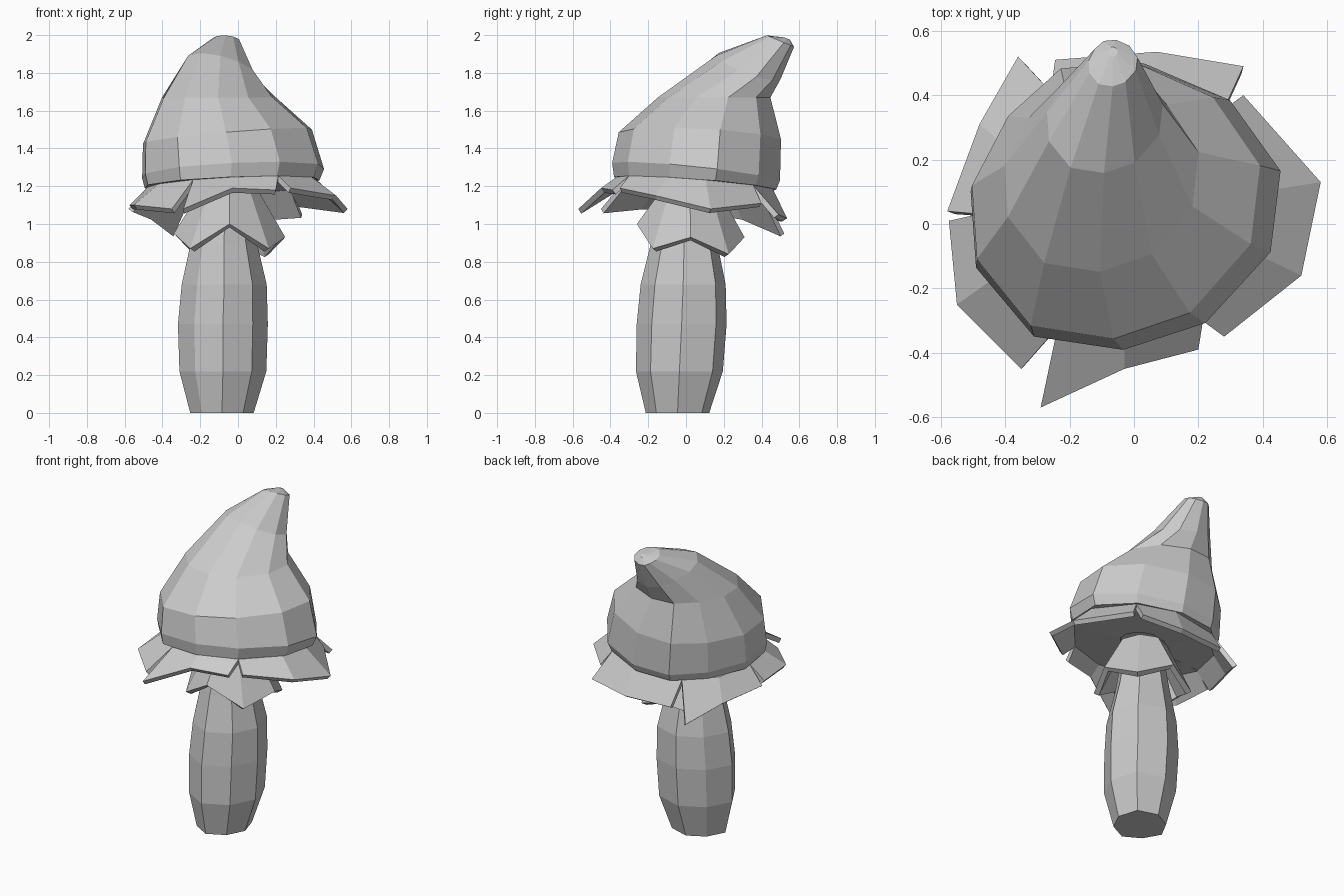
import bpy
from math import cos, sin, radians
from mathutils import Vector

default = bpy.data.objects.get("Cube")
if default:
    bpy.data.objects.remove(default)

grey = bpy.data.materials.new("plain_grey")
grey.use_nodes = True
grey.diffuse_color = (0.6, 0.6, 0.6, 1)
grey.node_tree.nodes["Principled BSDF"].inputs["Base Color"].default_value = grey.diffuse_color


def make_object(name, verts, faces, thickness=0):
    """Create a flat-shaded object, optionally thickened on its inner side."""
    mesh = bpy.data.meshes.new(name)
    mesh.from_pydata(verts, [], faces)
    mesh.materials.append(grey)
    obj = bpy.data.objects.new(name, mesh)
    bpy.context.collection.objects.link(obj)
    if thickness:
        solid = obj.modifiers.new("thickness", "SOLIDIFY")
        solid.thickness = thickness
        solid.offset = -1
    return obj


def ring(outline, cx, cy, cz, rx, ry, slope_x=0, slope_y=0):
    """Tilted elliptical ring; the outline lists an angle and radius factor per corner."""
    points = []
    for angle, factor in outline:
        dx = rx * factor * cos(radians(angle))
        dy = ry * factor * sin(radians(angle))
        points.append((cx + dx, cy + dy, cz + slope_x * dx + slope_y * dy))
    return points


def loft(name, rings, closed=True, thickness=0):
    """Skin rings listed from bottom to top, with end faces if closed."""
    n = len(rings[0])
    verts = [p for r in rings for p in r]
    faces = []
    for k in range(len(rings) - 1):
        for i in range(n):
            j = (i + 1) % n
            faces.append((k * n + i, k * n + j, (k + 1) * n + j, (k + 1) * n + i))
    if closed:
        faces.append(tuple(reversed(range(n))))
        faces.append(tuple(range(len(verts) - n, len(verts))))
    return make_object(name, verts, faces, thickness)


# Stem: swollen, slightly uneven eight-sided column (centre x, centre y, height, radius)
stem_factors = [1, 1.08, 1, 0.92, 1, 0.9, 1, 0.94]
stem_outline = [(45 * i, factor) for i, factor in enumerate(stem_factors)]
stem_profile = [
    (-0.085, -0.045, 0, 0.168),
    (-0.08, -0.035, 0.22, 0.23),
    (-0.08, -0.023, 0.47, 0.238),
    (-0.073, -0.015, 0.68, 0.225),
    (-0.075, -0.01, 0.9, 0.175),
    (-0.06, 0.01, 1.2, 0.12),
]
loft("stem", [ring(stem_outline, x, y, z, r, r) for x, y, z, r in stem_profile])

# Cap: leaning pointed hood with a blunt tip (centre, radii, slopes)
cap_outline = [(14, 1), (48, 0.975), (83, 0.98), (112, 1), (141, 0.94), (174, 0.98),
               (204, 1.03), (237, 1.06), (269, 0.98), (302, 0.94), (341, 0.96)]
cap_profile = [
    (-0.03, 0.05, 1.215, 0.475, 0.44, 0.05, -0.08),
    (-0.025, 0.055, 1.275, 0.495, 0.455, 0.06, -0.11),
    (-0.055, 0.075, 1.465, 0.46, 0.44, 0.09, -0.05),
    (-0.1, 0.15, 1.67, 0.31, 0.305, 0, 0),
    (-0.09, 0.33, 1.83, 0.185, 0.175, -0.2, -0.35),
    (-0.065, 0.5, 1.968, 0.078, 0.074, 0, -0.42),
    (-0.065, 0.535, 1.982, 0.015, 0.015, 0, -0.4),
]
loft("cap", [ring(cap_outline, *row) for row in cap_profile])

# Collar: flared eight-sided skirt with a zigzag hem below the cap
collar_outline = [(45 * i, 1) for i in range(8)]
collar_top = ring(collar_outline, -0.045, 0.02, 1.18, 0.15, 0.15)
hem_heights = [0.93, 0.84, 0.93, 0.86, 0.95, 0.87, 1.0, 0.87]
collar_hem = [(x, y, z) for (x, y, _), z in
              zip(ring(collar_outline, -0.045, 0.025, 0, 0.295, 0.285), hem_heights)]
loft("collar", [collar_hem, collar_top], closed=False, thickness=0.035)

# Brim: five ragged flaps in a circle, each given by its outer edge
flaps = {
    "brim_left": [(0.28, -0.35, 1.19), (0.52, -0.16, 1.15), (0.58, 0.13, 1.08), (0.34, 0.4, 1.11)],
    "brim_back": [(0.34, 0.49, 1.05), (0.07, 0.535, 1.03), (-0.245, 0.51, 1.03)],
    "brim_back_right": [(-0.36, 0.52, 0.95), (-0.48, 0.31, 1.04), (-0.58, 0.04, 1.08)],
    "brim_front_right": [(-0.575, 0.01, 1.1), (-0.55, -0.25, 1.1), (-0.35, -0.45, 1.08)],
    "brim_front": [(-0.29, -0.57, 1.08), (-0.03, -0.45, 1.19), (0.2, -0.39, 1.18)],
}
cap_x, cap_y, cap_z, cap_rx, cap_ry, cap_sx, cap_sy = cap_profile[0]


def under_cap(point, inset):
    """Point on the cap's underside in line with the given outer edge point."""
    d = Vector((point[0] - cap_x, point[1] - cap_y)).normalized() * inset
    dx, dy = d.x * cap_rx, d.y * cap_ry
    return (cap_x + dx, cap_y + dy, cap_z + cap_sx * dx + cap_sy * dy)


edges = list(flaps.values())
for index, (name, edge) in enumerate(flaps.items()):
    # Neighbouring flaps meet at the cap and spread apart at their corners
    before = edges[index - 1][-1]
    after = edges[(index + 1) % len(edges)][0]
    roots = [Vector(p) for p in edge]
    roots[0] = (roots[0] + Vector(before)) / 2
    roots[-1] = (roots[-1] + Vector(after)) / 2
    n = len(edge)
    verts = [under_cap(p, 0.3) for p in roots] + [under_cap(p, 0.95) for p in roots] + edge
    faces = [(k * n + i, (k + 1) * n + i, (k + 1) * n + i + 1, k * n + i + 1)
             for k in range(2) for i in range(n - 1)]
    make_object(name, verts, faces, thickness=0.03)
